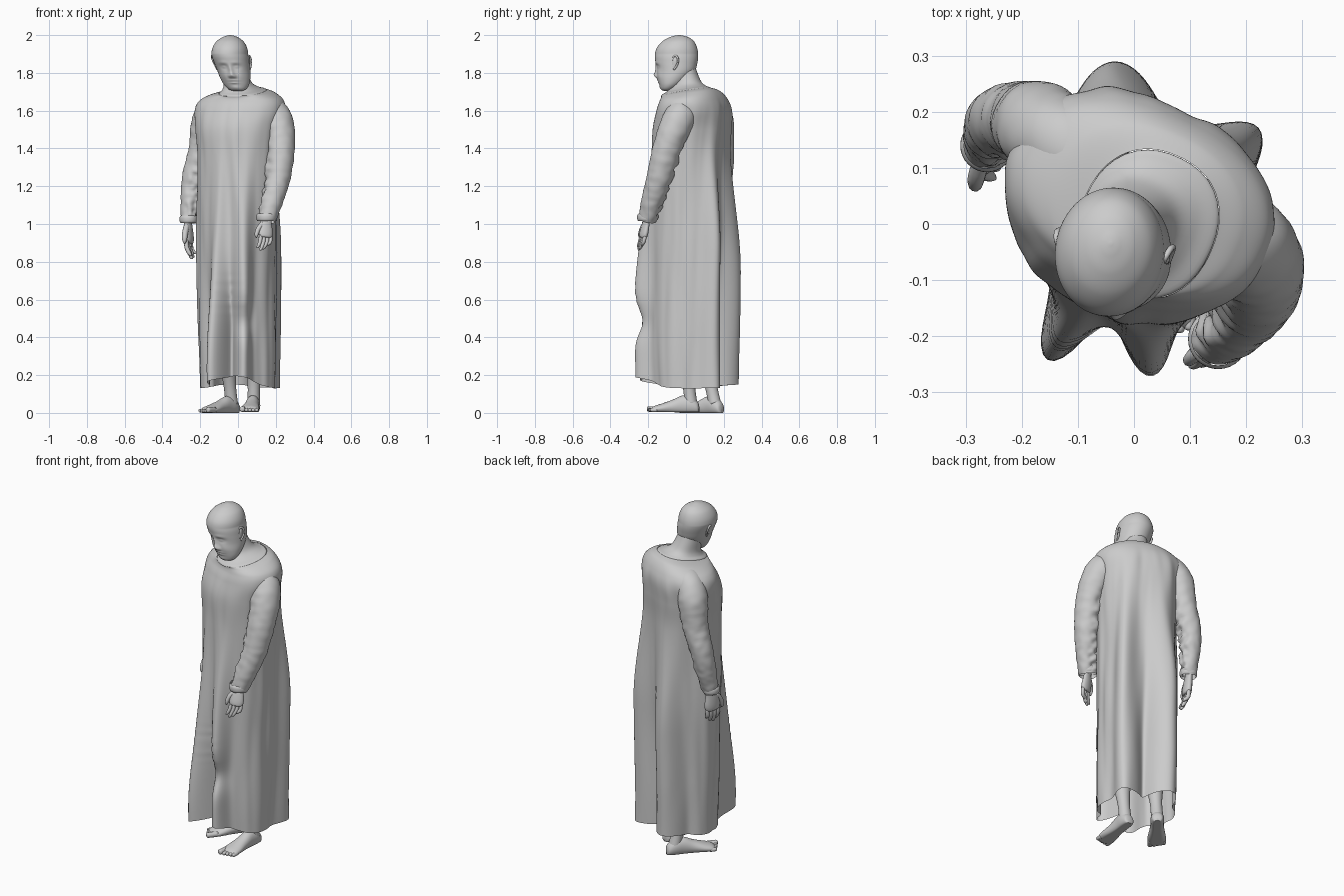
import bpy, bmesh, math
from math import sin, cos, radians, pi, exp
from mathutils import Vector, noise

if "Cube" in bpy.data.objects:
    bpy.data.objects.remove(bpy.data.objects["Cube"])

YAW = radians(-24)            # the torso is turned towards its right side


def sample(keys, n):
    """Catmull-Rom interpolation through a list of tuples."""
    out, m = [], len(keys) - 1
    for i in range(n):
        u = i / (n - 1) * m
        k = min(int(u), m - 1)
        t = u - k
        p = [keys[max(0, min(m, k + j))] for j in (-1, 0, 1, 2)]
        out.append(tuple(0.5 * (2 * b + (c - a) * t + (2 * a - 5 * b + 4 * c - d) * t * t
                   + (3 * b - a - 3 * c + d) * t ** 3) for a, b, c, d in zip(*p)))
    return out


def loft(name, rings, caps=(True, True)):
    bm = bmesh.new()
    rows = [[bm.verts.new(p) for p in r] for r in rings]
    n = len(rows[0])
    for a, b in zip(rows, rows[1:]):
        for i in range(n):
            bm.faces.new((a[i], a[(i + 1) % n], b[(i + 1) % n], b[i]))
    if caps[0]:
        bm.faces.new(rows[0])
    if caps[1]:
        bm.faces.new(rows[-1])
    bmesh.ops.recalc_face_normals(bm, faces=bm.faces)
    me = bpy.data.meshes.new(name)
    bm.to_mesh(me)
    bm.free()
    for f in me.polygons:
        f.use_smooth = True
    ob = bpy.data.objects.new(name, me)
    bpy.context.collection.objects.link(ob)
    return ob


def tube(name, keys, side=(1, 0, 0), flat=1.0, n=12, seg=16, wrinkle=0.0, caps=(True, True)):
    """Round tube along keys of (x, y, z, radius), flattened across side."""
    pts, rings = sample(keys, n), []
    for i, q in enumerate(pts):
        p = Vector(q[:3])
        t = (Vector(pts[min(i + 1, n - 1)][:3]) - Vector(pts[max(i - 1, 0)][:3])).normalized()
        s = Vector(side)
        s = (s - t * s.dot(t)).normalized()
        b = t.cross(s)
        inner = Vector((-p.x, -p.y, 0)).normalized()
        ring = []
        for j in range(seg):
            a = 2 * pi * j / seg
            d = s * cos(a) + b * flat * sin(a)
            w = wrinkle * noise.noise(Vector((p.x * 9 + d.x * 1.5, p.y * 9 + d.y * 1.5, p.z * 34)))
            ring.append(p + d * max(q[3] + w * (.15 + max(0, d.dot(inner))), 0.001))
        rings.append(ring)
    return loft(name, rings, caps)


def gauss(x, w):
    return exp(-(x / w) ** 2)


def ramp(z, hi, lo):
    t = max(0, min(1, (hi - z) / (hi - lo)))
    return t * t * (3 - 2 * t)


def turn(a, b):
    return (a - b + 180) % 360 - 180


# ---- robe: yawed oval sections with folds growing towards the hem
BODY = [(0.13, 0, 0.01, .185, .18, 0), (0.45, 0, 0.01, .195, .182, 0), (0.8, 0, 0.01, .203, .183, 0),
        (1.1, 0, 0.01, .205, .183, 0), (1.35, 0, 0.015, .212, .186, 0), (1.5, 0.0, 0.025, .228, .192, 0),
        (1.6, 0.01, 0.04, .245, .180, 0), (1.655, 0.018, 0.04, .228, .162, .04),
        (1.688, 0.022, 0.025, .175, .146, .12), (1.70, 0.025, 0.0, .122, .132, .17)]
# angle, width, amount, start height, full height
FOLDS = [(-121, 13, .115, 1.5, .15), (-84, 12, .095, 1.5, .55), (36, 15, .08, 1.65, .85),
         (98, 22, .085, 1.7, .75), (155, 20, .03, 1.5, 1.0), (-28, 25, .02, .8, .2),
         (-103, 10, -.055, .9, .3), (68, 12, -.045, 1.1, .4), (-150, 10, -.015, 1.1, .4)]


def oval(sec, deg, grow=0.0):
    z, cx, cy, a, b, tilt = sec
    loc = radians(deg) - YAW
    r = (abs(cos(loc) / a) ** 2.25 + abs(sin(loc) / b) ** 2.25) ** (-1 / 2.25) + grow
    d = radians(deg)
    return Vector((cx + r * cos(d), cy + r * sin(d), z + tilt * r * sin(loc)))


rings = []
for sec in sample(BODY, 130):
    z, ring = sec[0], []
    for i in range(160):
        deg = i * 2.25
        g = sum(amt * gauss(turn(deg, a), w) * ramp(z, hi, lo) for a, w, amt, hi, lo in FOLDS)
        # gathered creases at knee height, and gentle cloth unevenness
        g += .010 * sin(z * 130) * gauss(turn(deg, -102), 16) * gauss(z - .62, .07)
        g -= .045 * gauss(turn(deg, -84), 12) * gauss(z - .48, .10)
        d = radians(deg)
        g += .008 * noise.noise(Vector((cos(d) * 4, sin(d) * 4, z * 2.2))) * ramp(z, 1.68, 1.55)
        p = oval(sec, deg, g)
        lift = .065 * gauss(turn(deg, -95), 38) + .02 * gauss(turn(deg, 98), 40)
        p.z += lift * ramp(z, .55, .13)
        ring.append(p)
    rings.append(ring)
loft("robe", rings, (False, False))

# ---- sleeves running out of the shoulders, with cuffs
SLEEVES = {
    "left": [(.09, .02, 1.615, .07), (.16, -.01, 1.605, .076), (.208, -.045, 1.54, .085), (.225, -.10, 1.40, .076),
             (.212, -.14, 1.25, .067), (.18, -.18, 1.12, .057), (.15, -.205, 1.02, .047)],
    "right": [(-.07, .11, 1.62, .07), (-.125, .145, 1.61, .076), (-.165, .172, 1.54, .081), (-.19, .185, 1.40, .070),
              (-.235, .185, 1.25, .061), (-.25, .165, 1.12, .053), (-.262, .14, 1.01, .041)]}
for s, keys in SLEEVES.items():
    tube(s + "_sleeve", keys, (.4, .92, 0), n=80, seg=40, wrinkle=.022, caps=(True, False))
    x, y, z, r = keys[-1]
    tube(s + "_cuff", [(x, y, z + .035, r), (x, y, z + .025, r + .006), (x, y, z + .005, r + .006),
                       (x, y, z - .005, r)], n=10, seg=32, caps=(False, False))


# ---- hands: flattened palm, four fingers and a thumb
def hand(s, wrist, tip, thumb):
    w, e, th = Vector(wrist), Vector(tip), Vector(thumb).normalized()
    ax = e - w
    th = (th - ax * th.dot(ax) / ax.length_squared).normalized()
    k = ax.length / .175

    def at(t, side, r, bend=Vector()):
        return tuple(w + ax * t + th * side * k + bend) + (r * k,)
    tube(s + "_palm", [at(-.25, 0, .030), at(.0, 0, .031), at(.2, .002, .038), at(.42, 0, .042),
                       at(.55, 0, .037), at(.58, 0, .02)], th, .5, 18, 20)
    inward = Vector((-.02, -.004, 0)) if w.x > 0 else Vector((.022, -.008, 0))
    for i, ln in enumerate((.93, 1.0, .95, .84)):
        o = .030 - i * .02
        tube(f"{s}_finger_{i + 1}", [at(.5, o, .0105), at(.7, o, .0105), at(ln - .06, o * .9, .009, inward * .6),
                                     at(ln, o * .9, .003, inward)], th, 1, 10, 10)
    tube(s + "_thumb", [at(.1, .018, .014), at(.32, .045, .014), at(.52, .055, .011), at(.62, .054, .003)],
         th, 1, 10, 10)


hand("left", (.15, -.207, 1.02), (.142, -.245, .86), (-.92, -.35, 0))
hand("right", (-.264, .14, 1.01), (-.258, .115, .815), (-.35, -.93, 0))


# ---- legs and feet
def foot(s, heel, toe, ankle, knee):
    h, t = Vector(heel), Vector(toe)
    d = (t - h).normalized()
    side, L = Vector((-d.y, d.x, 0)), (t - h).length
    keys = [(0, .012, .03), (.03, .028, .055), (.15, .036, .085), (.32, .036, .088), (.5, .040, .066),
            (.7, .049, .046), (.84, .048, .033), (.9, .036, .022)]
    rings = []
    for u, w, hh in sample(keys, 30):
        rings.append([h + d * u * L + side * w * cos(a) + Vector((0, 0, max(0, hh * (.42 + .58 * sin(a)))))
                      for a in (2 * pi * j / 28 for j in range(28))])
    loft(s + "_foot", rings)
    out = 1 if s == "left" else -1
    for i in range(5):
        o = side * out * (-.034 + .0175 * i + (.004 if i else 0))
        r, end = (.015, 1.0) if i == 0 else (.0105, 1.0 - .022 * i)
        tube(f"{s}_toe_{i + 1}", [tuple(h + o + d * L * u + Vector((0, 0, r + .001))) + (q,)
             for u, q in ((.78, r), (end - .05, r), (end - .01, r * .8), (end, r * .2))], side, 1, 10, 10)
    a, k = Vector(ankle), Vector(knee)
    tube(s + "_leg", [tuple(a.lerp(k, u)) + (r,) for u, r in
                      ((-.02, .034), (.08, .032), (.2, .035), (.45, .052), (.7, .056), (1, .058))], n=24, seg=24)


foot("left", (.087, .07, .004), (.055, -.21, .004), (.083, .025, .06), (.09, -.04, .62))
foot("right", (-.005, .19, 0), (-.19, -.04, 0), (-.035, .15, .06), (-.09, .03, .62))

# ---- neck and upper chest skin filling the collar
NECK = [(1.695, .025, 0, .121, .131, .17), (1.703, .024, 0, .118, .128, .17), (1.716, .014, .004, .094, .104, .15),
        (1.742, .0, .003, .073, .080, .1), (1.79, -.015, -.010, .065, .074, 0), (1.85, -.03, -.03, .062, .075, 0)]
loft("neck", [[oval(q, i * 9) for i in range(40)] for q in sample(NECK, 24)], (False, True))

# ---- head: stacked ovals, features pushed out of the front surface
SKULL = [(1.703, -.100, .012, .010), (1.711, -.096, .042, .034), (1.735, -.082, .065, .058), (1.77, -.067, .079, .082),
         (1.81, -.052, .087, .100), (1.85, -.050, .093, .110), (1.89, -.050, .097, .115),
         (1.93, -.048, .092, .108), (1.965, -.042, .073, .086), (1.987, -.037, .044, .054),
         (1.997, -.036, .018, .022), (2.0, -.035, .003, .003)]
# x, z, width, height, push
FACE = [(0, 1.788, .015, .016, .018), (0, 1.815, .012, .026, .010), (.014, 1.782, .009, .009, .006),
        (.034, 1.832, .020, .013, -.009), (.034, 1.831, .013, .008, .006), (.034, 1.854, .028, .010, .003),
        (0, 1.760, .024, .006, .005), (0, 1.748, .020, .006, .005), (0, 1.754, .026, .003, -.003),
        (0, 1.722, .022, .012, .004), (.045, 1.79, .024, .024, .004)]


def pose(x, y, z):
    """Yaw and tilt of the head."""
    c, s = cos(radians(-8.5)), sin(radians(-8.5))
    y += .045
    return Vector((-.043 + .25 * max(0, 1.9 - z) + x * c - y * s, -.045 + x * s + y * c, z))


rings = []
for z, yc, w, d in sample(SKULL, 110):
    ring = []
    for i in range(128):
        a = 2 * pi * i / 128
        x, y = w * cos(a), yc + d * sin(a)
        if sin(a) < 0:
            for fx, fz, fw, fh, push in FACE:
                y -= push * gauss(abs(x) - fx, fw) * gauss(z - fz, fh) * min(1, -2 * sin(a))
        ring.append(pose(x, y, z))
    rings.append(ring)
loft("head", rings)

# ---- ears: flattened shells with a raised rim
for s, sg in (("left", 1), ("right", -1)):
    rim = [(.086, -.056, 1.832), (.090, -.056, 1.87), (.097, -.046, 1.890), (.102, -.030, 1.882),
           (.101, -.027, 1.860), (.093, -.038, 1.834), (.086, -.052, 1.818)]
    tube(s + "_ear_rim", [tuple(pose(sg * x, y, z)) + (.0055,) for x, y, z in rim], (0, .3, 1), 1, 30, 10)
    tube(s + "_ear", [tuple(pose(sg * x, y, z)) + (r,) for x, y, z, r in
         ((.085, -.052, 1.818, .004), (.088, -.047, 1.84, .012), (.093, -.042, 1.866, .015), (.095, -.042, 1.886, .006))],
         (0, 1, 0), .4, 14, 14)
